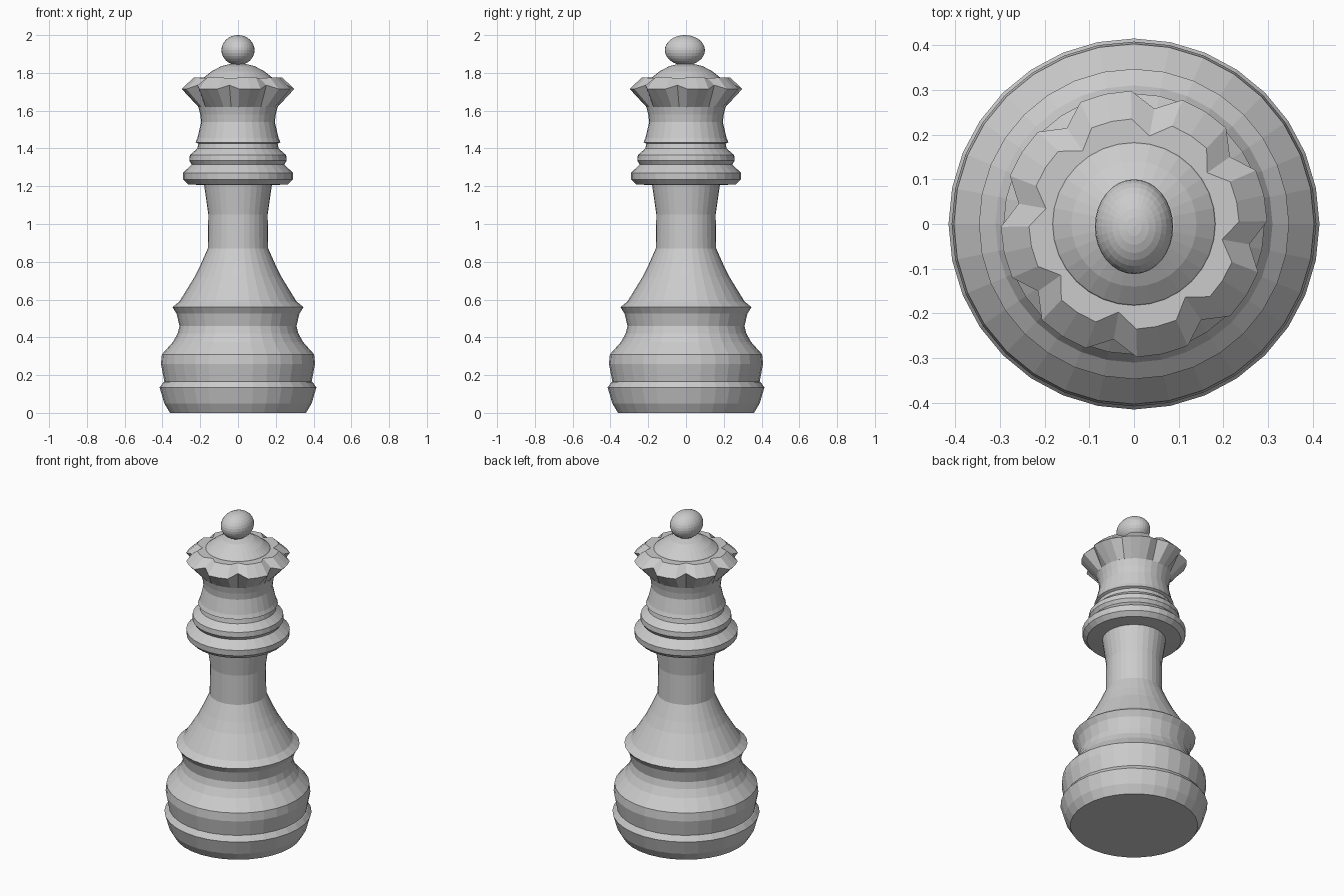
import bpy, bmesh, math

if "Cube" in bpy.data.objects:
    bpy.data.objects.remove(bpy.data.objects["Cube"])

grey = bpy.data.materials.new("plain grey")
grey.diffuse_color = (0.6, 0.6, 0.6, 1)
grey.use_nodes = True
grey.node_tree.nodes["Principled BSDF"].inputs["Base Color"].default_value = grey.diffuse_color


def finish(name, bm):
    bmesh.ops.recalc_face_normals(bm, faces=bm.faces[:])
    mesh = bpy.data.meshes.new(name)
    bm.to_mesh(mesh)
    bm.free()
    mesh.materials.append(grey)
    obj = bpy.data.objects.new(name, mesh)
    bpy.context.collection.objects.link(obj)
    return obj


def lathe(name, loops, start=0.0, n=32):
    """Each loop maps a step index to (radius, height); ends are capped."""
    bm = bmesh.new()
    rings = []
    for loop in loops:
        ring = []
        for i in range(n):
            r, z = loop(i) if callable(loop) else loop
            a = math.radians(start) + math.tau * i / n
            ring.append(bm.verts.new((r * math.cos(a), r * math.sin(a), z)))
        rings.append(ring)
    for a, b in zip(rings, rings[1:]):
        for i in range(n):
            j = (i + 1) % n
            bm.faces.new((a[i], a[j], b[j], b[i]))
    bm.faces.new(rings[0])
    bm.faces.new(rings[-1])
    return finish(name, bm)


# Turned base and stem
lathe("base_and_stem", [
    (0.36, 0), (0.39, 0.05), (0.415, 0.135), (0.395, 0.163), (0.39, 0.165),
    (0.408, 0.26), (0.403, 0.31), (0.345, 0.375), (0.32, 0.42), (0.31, 0.46),
    (0.325, 0.525), (0.347, 0.56), (0.31, 0.59), (0.23, 0.72), (0.20, 0.78),
    (0.16, 0.87), (0.157, 1.05), (0.18, 1.21)])

# Stacked collars and neck
lathe("collar_and_neck", [
    (0.17, 1.205), (0.265, 1.21), (0.29, 1.235), (0.292, 1.27), (0.245, 1.315),
    (0.258, 1.335), (0.255, 1.365), (0.215, 1.40), (0.21, 1.425), (0.225, 1.432),
    (0.215, 1.455), (0.195, 1.54), (0.20, 1.58), (0.21, 1.62)])


# Crown with eight teeth; every fourth step is a notch
def toothed(tooth, notch):
    return lambda i: notch if i % 4 == 0 else tooth


lathe("crown", [
    (0.21, 1.62),
    toothed((0.298, 1.715), (0.262, 1.735)),
    toothed((0.235, 1.775), (0.20, 1.772))], start=80)

# Dome inside the crown
lathe("dome", [
    (0.186, 1.765), (0.18, 1.776), (0.14, 1.808), (0.09, 1.835), (0.05, 1.845),
    (0.01, 1.85)])

# Oval ball on top
ball = bmesh.new()
bmesh.ops.create_uvsphere(ball, u_segments=32, v_segments=16, radius=1)
bmesh.ops.scale(ball, vec=(0.0875, 0.106, 0.08), verts=ball.verts[:])
bmesh.ops.translate(ball, vec=(0, -0.006, 1.92), verts=ball.verts[:])
finish("top_ball", ball)
